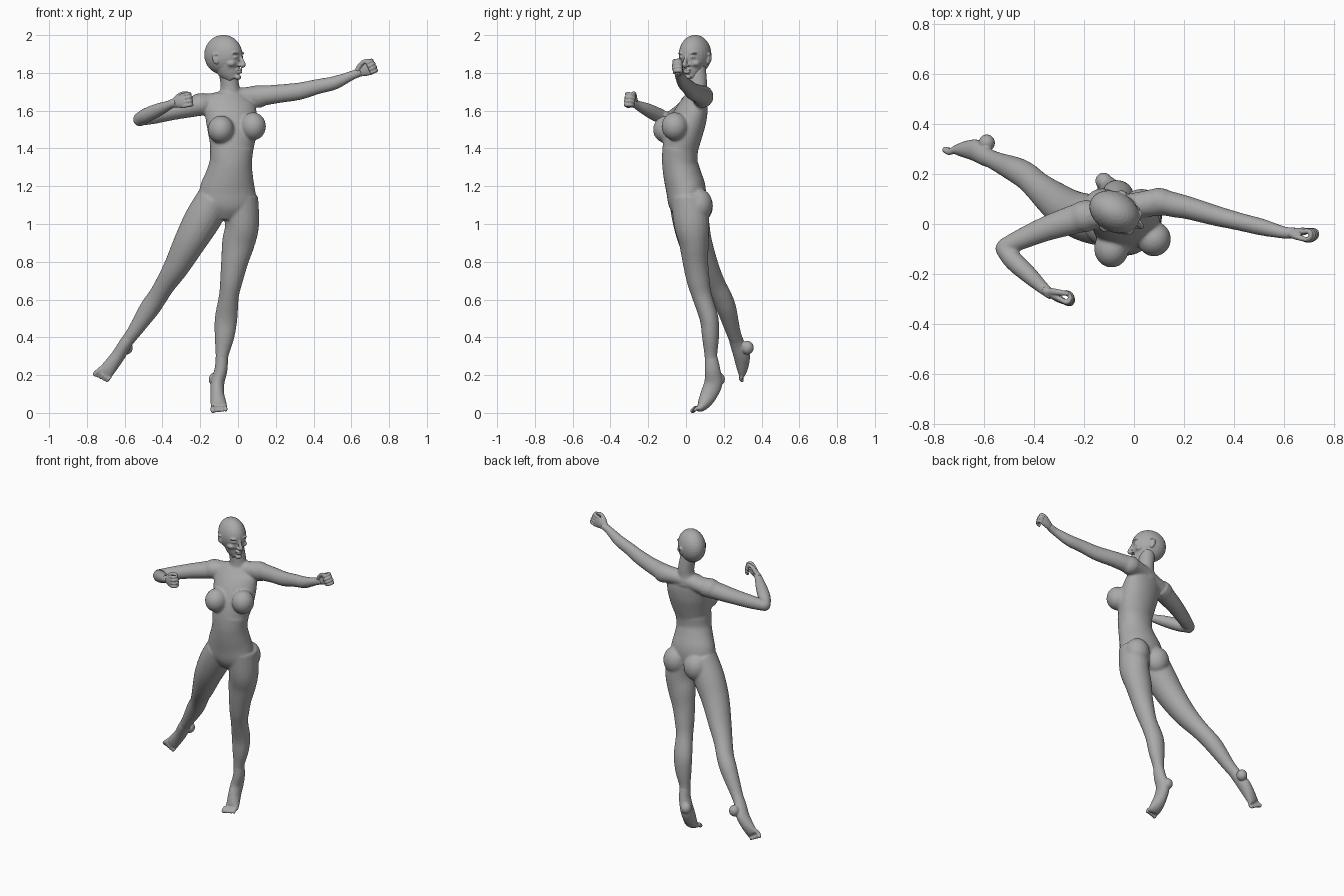
import bpy, bmesh, math
from mathutils import Vector, Matrix

if "Cube" in bpy.data.objects:
    bpy.data.objects.remove(bpy.data.objects["Cube"])

clay = bpy.data.materials.new("grey_clay")
clay.use_nodes = True
GREY = (0.4, 0.4, 0.4, 1)
clay.diffuse_color = GREY
clay.node_tree.nodes["Principled BSDF"].inputs["Base Color"].default_value = GREY


def spline(rows, steps=5):
    """Catmull-Rom interpolation of (x, y, z, half width, half depth) rows."""
    rows = [Vector(r) for r in rows]
    out = []
    for i in range(len(rows) - 1):
        a, b, c = rows[max(i - 1, 0)], rows[i], rows[i + 1]
        d = rows[min(i + 2, len(rows) - 1)]
        for k in range(steps):
            t = k / steps
            out.append(0.5 * (2 * b + (c - a) * t + (2 * a - 5 * b + 4 * c - d) * t * t
                              + (3 * b - a - 3 * c + d) * t ** 3))
    return out + [rows[-1]]


def loft(bm, rows, side=(1, 0, 0), sides=20):
    """Closed tube of elliptical rings; half width is measured along side."""
    rows = spline(rows)
    pts = [Vector(r[:3]) for r in rows]
    rings = []
    for i, r in enumerate(rows):
        t = (pts[min(i + 1, len(pts) - 1)] - pts[max(i - 1, 0)]).normalized()
        u = Vector(side)
        u = (u - t * u.dot(t)).normalized()
        v = t.cross(u)
        rings.append([bm.verts.new(pts[i] + u * r[3] * math.cos(a) + v * r[4] * math.sin(a))
                      for a in (2 * math.pi * k / sides for k in range(sides))])
    for p, q in zip(rings, rings[1:]):
        for k in range(sides):
            n = (k + 1) % sides
            bm.faces.new((p[k], p[n], q[n], q[k]))
    bm.faces.new(rings[0][::-1])
    bm.faces.new(rings[-1])


def ball(bm, centre, radii, tilt=0):
    m = (Matrix.Translation(centre) @ Matrix.Rotation(tilt, 4, 'X')
         @ Matrix.Diagonal((*radii, 1)))
    bmesh.ops.create_uvsphere(bm, u_segments=24, v_segments=16, radius=1, matrix=m)


def finish(name, bm, voxel, iterations, matrix=None):
    """Fuse the overlapping volumes into one smooth skin."""
    if matrix:
        bmesh.ops.transform(bm, matrix=matrix, verts=bm.verts)
    bmesh.ops.recalc_face_normals(bm, faces=bm.faces)
    mesh = bpy.data.meshes.new(name)
    bm.to_mesh(mesh)
    bm.free()
    ob = bpy.data.objects.new(name, mesh)
    bpy.context.collection.objects.link(ob)
    mesh.materials.append(clay)
    bpy.ops.object.select_all(action='DESELECT')
    bpy.context.view_layer.objects.active = ob
    ob.select_set(True)
    fuse = ob.modifiers.new("fuse", 'REMESH')
    fuse.mode = 'VOXEL'
    fuse.voxel_size = voxel
    relax = ob.modifiers.new("relax", 'SMOOTH')
    relax.factor = 0.5
    relax.iterations = iterations
    for m in ("fuse", "relax"):
        bpy.ops.object.modifier_apply(modifier=m)
    bpy.ops.object.shade_smooth()


# Body: torso, neck, arms and legs
bm = bmesh.new()
loft(bm, [(-.07, .015, 1.03, .05, .06), (-.06, .005, 1.10, .145, .095),
          (-.055, 0, 1.18, .148, .105), (-.045, -.02, 1.26, .126, .10),
          (-.038, -.033, 1.33, .112, .094), (-.033, -.03, 1.40, .115, .094)], (1, 0, 0), 32)
loft(bm, [(-.038, -.033, 1.33, .110, .092), (-.033, -.03, 1.40, .115, .094),
          (-.03, -.01, 1.48, .130, .096), (-.035, .018, 1.56, .138, .09),
          (-.045, .042, 1.63, .135, .072), (-.045, .055, 1.68, .095, .052)], (1, .2, 0), 32)
loft(bm, [(-.045, .058, 1.64, .075, .06), (-.042, .06, 1.70, .055, .052),
          (-.045, .06, 1.75, .049, .052), (-.06, .052, 1.84, .05, .052)])
loft(bm, [(.11, .09, 1.675, .058, .058), (.03, .078, 1.673, .052, .05),
          (-.045, .062, 1.665, .055, .048), (-.125, .045, 1.645, .056, .05),
          (-.2, .03, 1.632, .058, .055)], (0, 1, 0))
ball(bm, (.108, .088, 1.675), (.06, .056, .06))
ball(bm, (-.20, .03, 1.632), (.065, .064, .06))
ball(bm, (-.09, -.098, 1.50), (.07, .077, .074))
ball(bm, (.08, -.06, 1.517), (.068, .07, .074))
ball(bm, (.03, .068, 1.10), (.077, .073, .088))
ball(bm, (-.125, .07, 1.095), (.077, .073, .088))
# Straight left arm, bent right arm
loft(bm, [(.08, .095, 1.675, .058, .052), (.16, .077, 1.683, .052, .05),
          (.22, .064, 1.69, .049, .046), (.325, .034, 1.703, .046, .041),
          (.42, .01, 1.727, .04, .036), (.51, -.012, 1.747, .036, .034),
          (.60, -.034, 1.785, .025, .025), (.65, -.036, 1.806, .023, .023)], (0, 0, 1))
loft(bm, [(-.17, .04, 1.637, .06, .062), (-.25, .015, 1.618, .053, .058),
          (-.35, -.018, 1.595, .046, .05), (-.45, -.06, 1.57, .041, .042),
          (-.525, -.095, 1.553, .034, .034)], (0, 0, 1))
ball(bm, (-.52, -.098, 1.553), (.036, .036, .036))
loft(bm, [(-.525, -.095, 1.553, .034, .034), (-.485, -.145, 1.575, .039, .039),
          (-.42, -.205, 1.605, .035, .035), (-.355, -.265, 1.633, .023, .024),
          (-.325, -.285, 1.643, .022, .022)], (0, 0, 1))
# Standing left leg, trailing right leg
loft(bm, [(.012, .02, 1.14, .095, .1), (.022, .03, 1.0, .09, .094),
          (.002, .042, .90, .087, .079), (-.018, .05, .80, .072, .068),
          (-.035, .065, .70, .06, .061), (-.048, .084, .62, .053, .053),
          (-.063, .122, .50, .06, .05), (-.072, .13, .40, .052, .045),
          (-.085, .132, .30, .034, .034), (-.09, .14, .22, .033, .038)])
loft(bm, [(-.125, .01, 1.13, .095, .1), (-.19, .025, 1.02, .097, .097),
          (-.255, .05, .905, .085, .088), (-.325, .10, .775, .068, .074),
          (-.385, .15, .68, .055, .06), (-.425, .187, .615, .052, .056),
          (-.47, .215, .55, .053, .052), (-.55, .25, .43, .038, .039),
          (-.595, .272, .37, .033, .036)], (.83, 0, -.55))
finish("body", bm, 0.007, 8)

# Head, built facing -y and turned toward the left arm
bm = bmesh.new()
ball(bm, (0, .003, .016), (.08, .107, .105))
loft(bm, [(0, -.02, .03, .068, .08), (0, -.025, -.02, .066, .074),
          (0, -.03, -.06, .056, .068), (0, -.045, -.09, .041, .05),
          (0, -.06, -.113, .024, .03)], (1, 0, 0), 28)
loft(bm, [(0, -.096, .012, .008, .01), (0, -.108, -.015, .009, .012),
          (0, -.118, -.037, .013, .012), (0, -.104, -.046, .012, .01)])
ball(bm, (0, -.085, -.103), (.02, .017, .014))
for z, w in ((-.064, .023), (-.077, .02)):
    ball(bm, (0, -.092, z), (w, .015, .007))
for s in (-1, 1):
    ball(bm, (s * .031, -.078, .003), (.017, .021, .009))
    ball(bm, (s * .032, -.085, .024), (.024, .018, .007))
    ball(bm, (s * .042, -.062, -.03), (.022, .028, .018))
    ball(bm, (s * .012, -.102, -.04), (.008, .011, .007))
    # Ear with raised rim and lobe
    ball(bm, (s * .078, .008, -.008), (.009, .016, .028), -.2)
    ball(bm, (s * .083, .018, -.002), (.008, .007, .027), -.2)
    ball(bm, (s * .083, .006, .018), (.008, .014, .007))
finish("head", bm, 0.004, 4,
       Matrix.Translation((-.075, .047, 1.88)) @ Matrix.Rotation(math.radians(62), 4, 'Z'))


def hand(name, wrist, along, curl):
    """Loose fist: along points out of the wrist, curl is where the palm faces."""
    bm = bmesh.new()
    o, d = Vector(wrist), Vector(along).normalized()
    n = Vector(curl)
    n = (n - d * n.dot(d)).normalized()
    w = d.cross(n)
    if w.z < 0:
        w = -w
    at = lambda a, b, c: o + d * a + n * b + w * c
    loft(bm, [(*at(-.02, 0, 0), .023, .021), (*at(.015, 0, 0), .025, .017),
              (*at(.05, 0, 0), .036, .016), (*at(.078, 0, 0), .036, .011)], w)
    for i, size in enumerate((.9, .98, 1, .92)):
        c, k = (i - 1.5) * .0195, size
        loft(bm, [(*at(.06, 0, c), .0105, .0105), (*at(.075 + .022 * k, .004, c), .0105, .0105),
                  (*at(.075 + .026 * k, .026 * k, c), .0098, .0098),
                  (*at(.075 + .008 * k, .040 * k, c * .95), .009, .009),
                  (*at(.068 - .006 * k, .036 * k, c * .95), .008, .008)], w, 12)
    loft(bm, [(*at(.01, .006, .015), .015, .013), (*at(.035, .016, .034), .013, .012),
              (*at(.06, .026, .041), .011, .011), (*at(.085, .036, .036), .009, .009)], n, 12)
    finish(name, bm, 0.0035, 3)


hand("left_hand", (.628, -.037, 1.797), (.9, .13, .42), (.1, -1, 0))
hand("right_hand", (-.345, -.272, 1.638), (.82, -.5, .22), (.5, .8, 0))


def foot(name, rows, heel, side, toe_root, toe_tip, sole):
    """Pointed foot: lofted from ankle to ball, a heel and five toes."""
    bm = bmesh.new()
    loft(bm, rows, side, 24)
    ball(bm, heel, (.033, .034, .036))
    s, root, tip = Vector(side).normalized(), Vector(toe_root), Vector(toe_tip)
    lift = Vector(sole) * -.008
    for i, r in enumerate((.0135, .0105, .010, .0095, .009)):
        off = s * (-.032 + .0168 * i)
        end = root.lerp(tip, 1 - .09 * i)
        mid = root.lerp(end, .55) + lift
        loft(bm, [(*(root + off * .95), r, r), (*(mid + off), r, r),
                  (*(end + off), r, r * .85)], s, 12)
        ball(bm, end + off, (r, r, r))
    finish(name, bm, 0.004, 4)


foot("left_foot",
     [(-.085, .132, .30, .032, .033), (-.09, .14, .23, .034, .041),
      (-.108, .145, .16, .036, .048), (-.11, .122, .10, .037, .045),
      (-.104, .098, .055, .041, .036), (-.1, .078, .029, .043, .024),
      (-.1, .06, .021, .039, .014)],
     (-.122, .172, .178), (1, 0, 0), (-.1, .07, .022), (-.1, .036, .012), (0, 0, -1))
foot("right_foot",
     [(-.565, .258, .41, .034, .035), (-.597, .272, .365, .034, .039),
      (-.628, .293, .312, .036, .044), (-.66, .298, .268, .038, .038),
      (-.688, .298, .232, .040, .028), (-.706, .297, .21, .040, .018)],
     (-.59, .325, .345), (.73, 0, -.68), (-.70, .297, .215), (-.732, .297, .184), (0, 1, 0))
